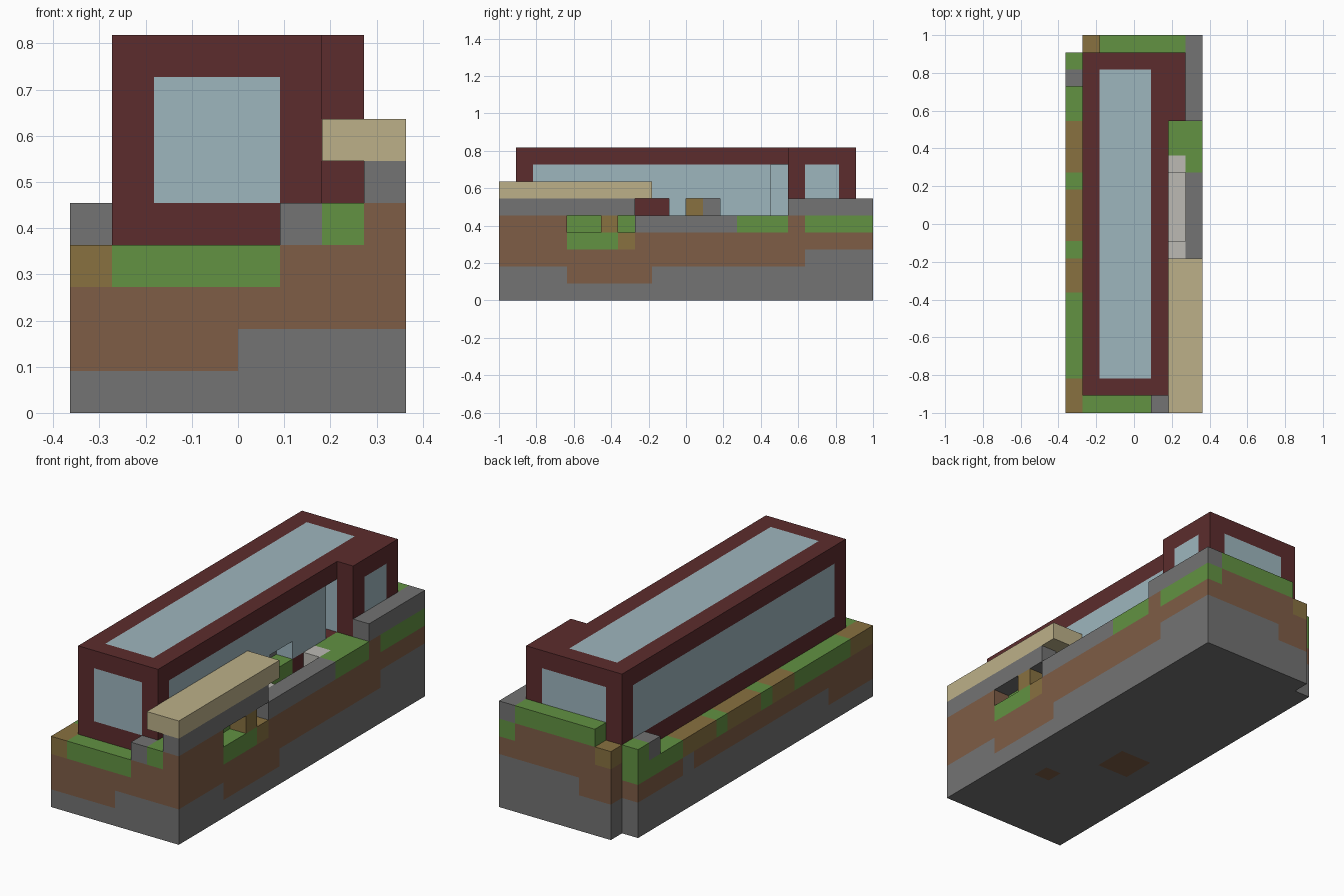
import bpy, bmesh
from mathutils import Vector

cube = bpy.data.objects.get("Cube")
if cube:
    bpy.data.objects.remove(cube, do_unlink=True)

U = 1 / 11                      # edge of one block
ORIGIN = Vector((-4 * U, -1, 0))
W, L, TOP = 8, 22, 9            # blocks across, along and up


def material(name, rgb):
    lin = [((c / 255 + 0.055) / 1.055) ** 2.4 for c in rgb] + [1]
    m = bpy.data.materials.new(name)
    m.use_nodes = True
    m.diffuse_color = lin
    m.node_tree.nodes["Principled BSDF"].inputs["Base Color"].default_value = lin
    return m


GREY = material("grey_stone", (115, 115, 115))
BROWN = material("brown_soil", (126, 93, 70))
GREEN = material("green_grass", (98, 146, 66))
OCHRE = material("ochre_clay", (136, 113, 64))
RED = material("dark_red_frame", (92, 44, 45))
GLASS = material("pale_blue_glass", (158, 182, 190))
TAN = material("tan_slab", (188, 176, 137))
WHITE = material("pale_stone", (188, 186, 180))

cells = {}                      # block position -> part name
parts = {}                      # part name -> material


def fill(part, mat, xs, ys, zs):
    """Fill an inclusive range of blocks; later fills replace earlier ones."""
    parts[part] = mat
    for x in range(xs[0], xs[1] + 1):
        for y in range(ys[0], ys[1] + 1):
            for z in range(zs[0], zs[1] + 1):
                cells[x, y, z] = part


def carve(xs, ys, zs):
    for x in range(xs[0], xs[1] + 1):
        for y in range(ys[0], ys[1] + 1):
            for z in range(zs[0], zs[1] + 1):
                cells.pop((x, y, z), None)


def rock(*r): fill("bedrock", GREY, *r)
def soil(*r): fill("soil", BROWN, *r)
def grass(*r): fill("grass", GREEN, *r)
def clay(*r): fill("clay_patches", OCHRE, *r)
def frame(*r): fill("house_frame", RED, *r)
def glass(*r): fill("house_windows", GLASS, *r)
def wall(*r): fill("stone_wall", GREY, *r)
def path(*r): fill("pale_path", WHITE, *r)


# ground layers with uneven rock line
rock((0, 7), (0, 21), (0, 1))
soil((0, 7), (0, 21), (2, 3))
soil((0, 3), (0, 0), (1, 1))
soil((0, 0), (0, 3), (1, 1))
soil((7, 7), (4, 8), (1, 1))
rock((7, 7), (18, 21), (2, 2))
rock((3, 7), (21, 21), (2, 2))
rock((0, 0), (16, 16), (2, 2))
soil((5, 5), (5, 5), (0, 0))
soil((2, 3), (8, 9), (0, 0))
carve((0, 0), (21, 21), (0, 3))

# long grassy ledge with clay patches
clay((0, 0), (0, 20), (3, 3))
for first, last in ((2, 6), (9, 9), (13, 13), (17, 20)):
    grass((0, 0), (first, last), (3, 3))
grass((0, 0), (20, 20), (4, 4))
wall((0, 0), (19, 19), (4, 4))

# front strip
grass((1, 4), (0, 0), (3, 3))
wall((5, 5), (0, 0), (4, 4))

# raised side bank with openings
soil((7, 7), (0, 3), (4, 4))
grass((7, 7), (4, 6), (3, 3))
clay((7, 7), (7, 7), (3, 3))
clay((7, 7), (6, 6), (4, 4))
wall((7, 7), (8, 13), (4, 4))
grass((6, 7), (14, 16), (4, 4))
soil((6, 7), (17, 17), (4, 4))
grass((7, 7), (18, 21), (4, 4))
wall((7, 7), (0, 7), (5, 5))
wall((7, 7), (17, 21), (5, 5))

# walkway beside the house
grass((6, 6), (0, 8), (4, 4))
path((6, 6), (10, 13), (3, 3))
path((6, 6), (9, 9), (4, 4))
path((6, 6), (14, 14), (4, 4))

# back strip
soil((2, 6), (21, 21), (4, 4))
clay((1, 1), (21, 21), (4, 4))
grass((2, 6), (21, 21), (5, 5))

# house: frame, glass on each side, bay at the back
frame((1, 5), (1, 20), (4, 8))
frame((6, 6), (17, 20), (4, 8))
glass((2, 4), (2, 19), (8, 8))
glass((2, 4), (1, 1), (5, 7))
glass((2, 5), (20, 20), (5, 7))
glass((1, 1), (2, 19), (5, 7))
glass((5, 5), (2, 19), (5, 7))
glass((6, 6), (18, 19), (5, 7))

# hollow interior, doorway, low openings and what stands behind them
carve((2, 4), (2, 19), (5, 7))
carve((5, 5), (16, 16), (5, 7))
carve((5, 5), (8, 9), (5, 5))
carve((5, 5), (11, 12), (5, 5))
fill("inner_bench", RED, (4, 4), (8, 9), (5, 5))
fill("inner_crate", OCHRE, (4, 4), (11, 11), (5, 5))
fill("inner_stone", GREY, (4, 4), (12, 12), (5, 5))
grass((5, 5), (10, 12), (4, 4))

# canopy over the walkway
fill("canopy_slab", TAN, (6, 7), (0, 8), (6, 6))


def build(part):
    """Make one mesh from the exposed block faces of a part."""
    bm = bmesh.new()
    for cell, owner in cells.items():
        if owner != part:
            continue
        for axis in range(3):
            for side in (0, 1):
                step = [0, 0, 0]
                step[axis] = 2 * side - 1
                if tuple(c + s for c, s in zip(cell, step)) in cells:
                    continue
                a = Vector((0, 0, 0))
                b = a.copy()
                a[(axis + 1) % 3] = 1
                b[(axis + 2) % 3] = 1
                base = Vector(cell)
                base[axis] += side
                loop = [base, base + a, base + a + b, base + b]
                if not side:
                    loop.reverse()
                bm.faces.new([bm.verts.new(ORIGIN + p * U) for p in loop])
    bmesh.ops.remove_doubles(bm, verts=bm.verts, dist=U / 100)
    bmesh.ops.dissolve_limit(bm, angle_limit=0.01, verts=bm.verts, edges=bm.edges)
    mesh = bpy.data.meshes.new(part)
    bm.to_mesh(mesh)
    bm.free()
    mesh.materials.append(parts[part])
    bpy.context.collection.objects.link(bpy.data.objects.new(part, mesh))


for part in parts:
    build(part)
